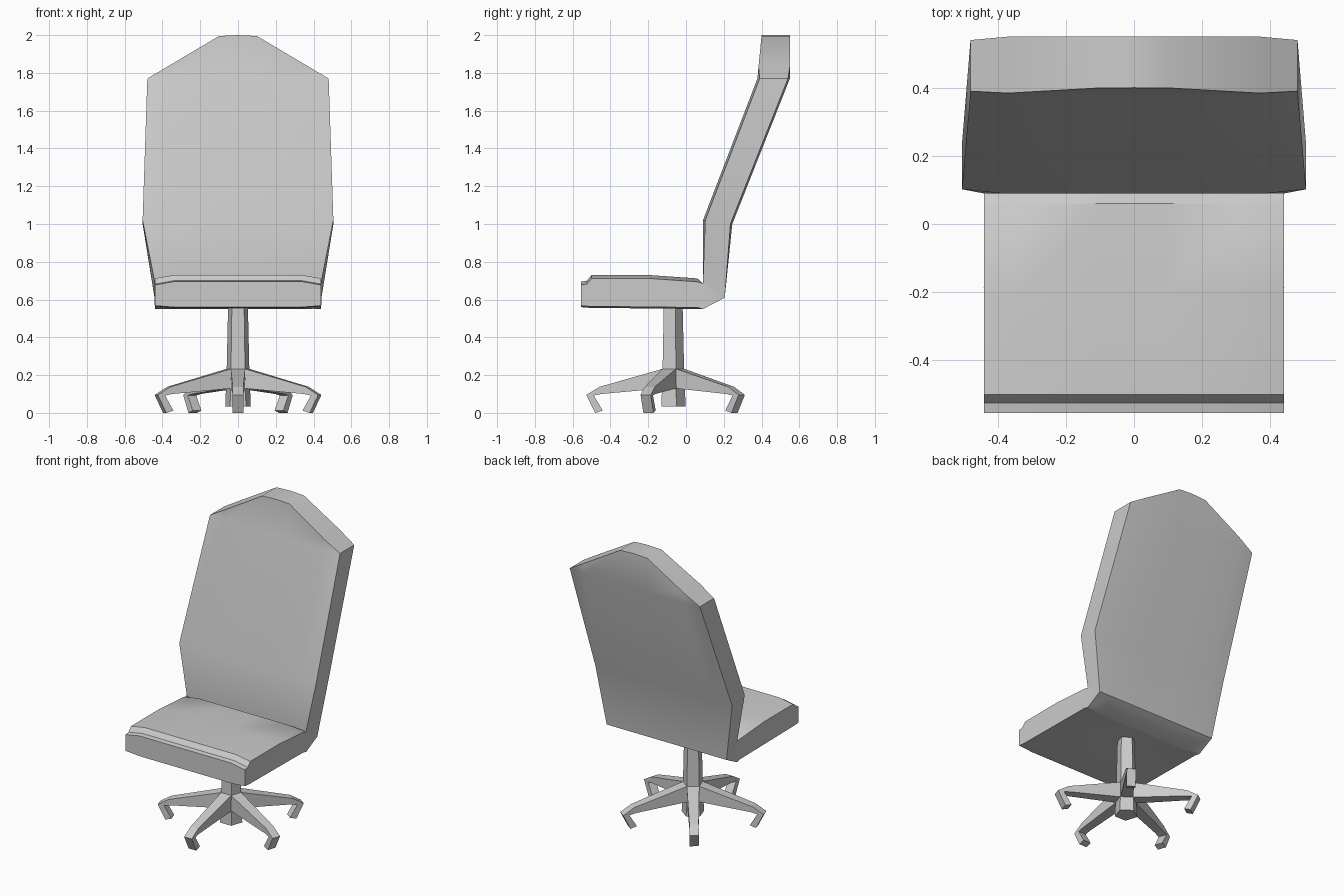
import bpy, bmesh, math
from mathutils import Vector, Matrix

if "Cube" in bpy.data.objects:
    bpy.data.objects.remove(bpy.data.objects["Cube"])


def loft(name, rings, angle=30):
    """Bridge rings (upper row + reversed lower row) and close both ends with quad strips."""
    bm = bmesh.new()
    vs = [[bm.verts.new(p) for p in ring] for ring in rings]
    n = len(vs[0])
    for a, b in zip(vs, vs[1:]):
        for i in range(n):
            j = (i + 1) % n
            bm.faces.new((a[i], a[j], b[j], b[i]))
    for ring in (vs[0], vs[-1]):
        for i in range(n // 2 - 1):
            bm.faces.new((ring[i], ring[i + 1], ring[n - 2 - i], ring[n - 1 - i]))
    bmesh.ops.remove_doubles(bm, verts=bm.verts[:], dist=0.0005)
    bmesh.ops.recalc_face_normals(bm, faces=bm.faces[:])
    return finish(name, bm, angle)


def finish(name, bm, angle):
    me = bpy.data.meshes.new(name)
    bm.to_mesh(me)
    bm.free()
    ob = bpy.data.objects.new(name, me)
    bpy.context.collection.objects.link(ob)
    if angle:
        bpy.ops.object.select_all(action='DESELECT')
        ob.select_set(True)
        bpy.context.view_layer.objects.active = ob
        bpy.ops.object.shade_smooth_by_angle(angle=math.radians(angle))
    return ob


# Seat and back: half width, upper/front point (y,z), lower/rear point (y,z),
# then how far the side edges drop back from the padded middle
SEAT_F, SEAT_B = (0, -0.018), (0, 0.008)
BACK_F, BACK_B = (0.012, 0), (-0.01, 0)
NONE = (0, 0)
sections = [
    (0.44, (-0.555, 0.695), (-0.555, 0.56), SEAT_F, SEAT_B),
    (0.44, (-0.525, 0.70), (-0.525, 0.557), SEAT_F, SEAT_B),
    (0.44, (-0.50, 0.73), (-0.50, 0.556), SEAT_F, SEAT_B),
    (0.44, (-0.20, 0.73), (-0.20, 0.553), SEAT_F, SEAT_B),
    (0.44, (0.06, 0.712), (0.06, 0.55), SEAT_F, SEAT_B),
    (0.44, (0.09, 0.685), (0.09, 0.55), NONE, NONE),
    (0.442, (0.09, 0.70), (0.205, 0.61), NONE, NONE),
    (0.505, (0.09, 1.02), (0.245, 1.00), BACK_F, BACK_B),
    (0.48, (0.378, 1.77), (0.55, 1.77), BACK_F, BACK_B),
]
columns = [-1, -0.77, -0.21, 0, 0.21, 0.77, 1]


def section_ring(hw, front, rear, df, db):
    def row(p, d):
        return [Vector((c * hw, p[0] + d[0] * (abs(c) == 1), p[1] + d[1] * (abs(c) == 1)))
                for c in columns]
    return row(front, df) + row(rear, db)[::-1]


rings = [section_ring(*s) for s in sections]

# Pointed crown: lift the last ring to a sloping outline
crown = []
for p in rings[-1]:
    x = abs(p.x)
    rise = 0.23 if x < 0.01 else 0.225 * min(1, (0.48 - x) / 0.379)
    q = p.copy()
    q.z += rise
    if p.y < 0.45:
        q.y += 0.022 * rise / 0.23
    crown.append(q)
rings.append(crown)
loft("seat_and_back", rings)

# Pentagonal column and hub
CY = -0.073
bm = bmesh.new()
levels = [(0.035, 0.071), (0.235, 0.063), (0.57, 0.055)]
loops = [[bm.verts.new((r * math.sin(i * math.tau / 5), CY + r * math.cos(i * math.tau / 5), z))
          for i in range(5)] for z, r in levels]
for a, b in zip(loops, loops[1:]):
    for i in range(5):
        bm.faces.new((a[i], a[(i + 1) % 5], b[(i + 1) % 5], b[i]))
bm.faces.new(loops[0])
bm.faces.new(loops[-1])
bmesh.ops.recalc_face_normals(bm, faces=bm.faces[:])
finish("column", bm, 0)

# Five splayed legs with hooked feet: upper (r,z), lower (r,z), half width
leg = [
    ((0.045, 0.235), (0.045, 0.13), 0.038),
    ((0.385, 0.138), (0.375, 0.10), 0.028),
    ((0.455, 0.095), (0.415, 0.092), 0.028),
    ((0.408, 0.0), (0.368, 0.012), 0.028),
]
for k in range(5):
    turn = Matrix.Translation((0, CY, 0)) @ Matrix.Rotation(k * math.tau / 5, 4, 'Z')
    loft(f"leg_{k + 1}", [[turn @ Vector((s * w, -p[0], p[1]))
                           for s, p in ((-1, u), (1, u), (1, l), (-1, l))]
                          for u, l, w in leg], 0)
